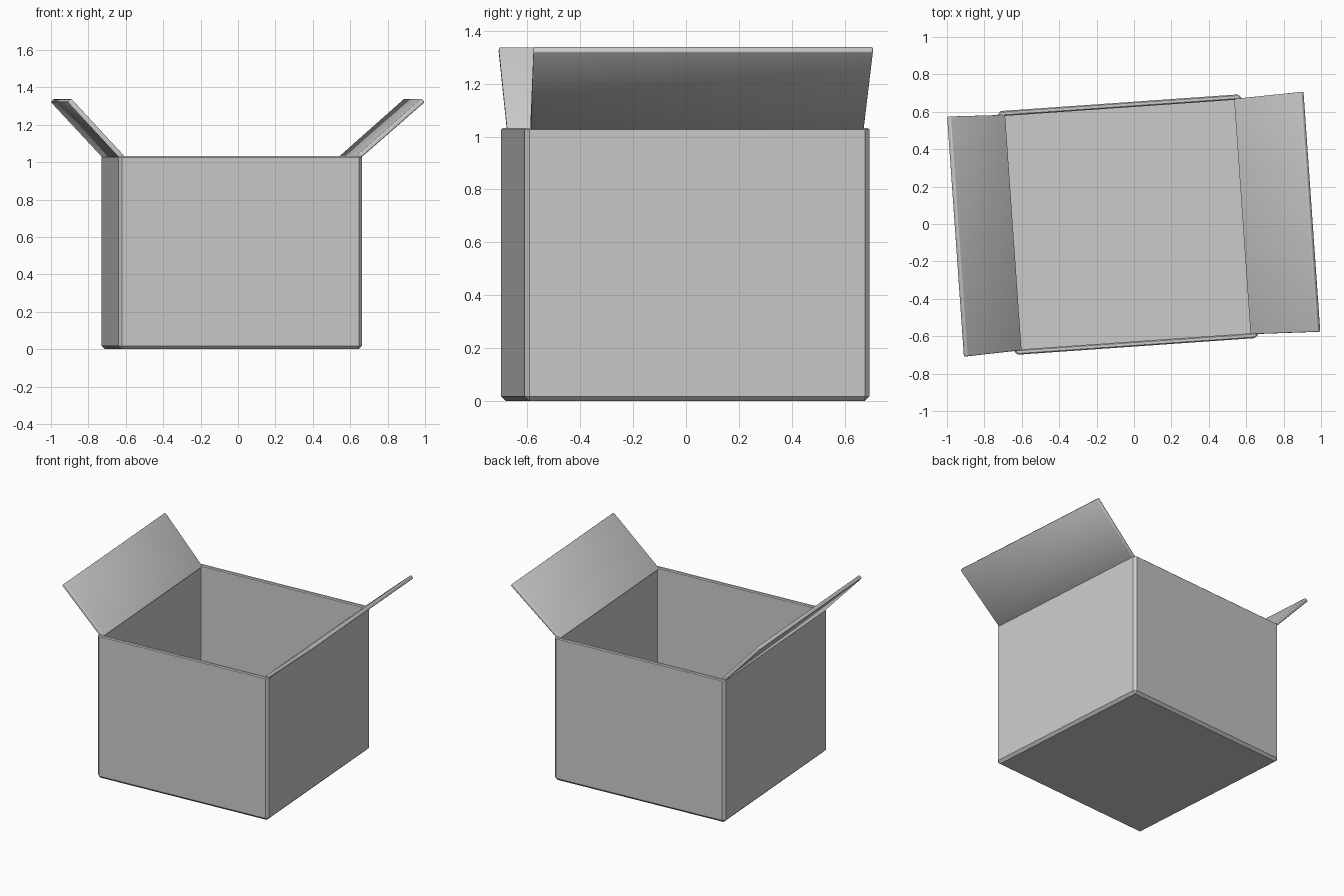
import bpy, bmesh
from math import radians

if "Cube" in bpy.data.objects:
    bpy.data.objects.remove(bpy.data.objects["Cube"])

CENTRE = (-0.033, -0.003, 0)
TURN = radians(4)
HALF, INNER, HEIGHT, WALL = 0.653, 0.614, 1.032, 0.038


def add_object(name, bm):
    bmesh.ops.recalc_face_normals(bm, faces=bm.faces)
    mesh = bpy.data.meshes.new(name)
    bm.to_mesh(mesh)
    bm.free()
    obj = bpy.data.objects.new(name, mesh)
    bpy.context.collection.objects.link(obj)
    obj.location = CENTRE
    obj.rotation_euler.z = TURN
    return obj


# Box body: chamfered cube, hollowed from the top
bm = bmesh.new()
bmesh.ops.create_cube(bm, size=1)
for v in bm.verts:
    v.co = (v.co.x * 2 * HALF, v.co.y * 2 * HALF, (v.co.z + 0.5) * HEIGHT)
top = max(bm.faces, key=lambda f: f.calc_center_median().z)
bmesh.ops.inset_region(bm, faces=[top], thickness=HALF - INNER)
hole = bmesh.ops.extrude_discrete_faces(bm, faces=[top])["faces"][0]
for v in hole.verts:
    v.co.z = WALL


def outer(v):
    return abs(v.co.x) > INNER + 0.01


body_edges = [e for e in bm.edges if all(outer(v) for v in e.verts)
              and min(v.co.z for v in e.verts) < 0.01]
bmesh.ops.bevel(bm, geom=body_edges, offset=0.018, segments=1, affect='EDGES')
rim = [e for e in bm.edges if all(v.co.z > HEIGHT - 0.001 for v in e.verts)
       and all(outer(v) or abs(v.co.y) > INNER + 0.01 for v in e.verts)
       and len({f for f in e.link_faces if abs(f.normal.z) < 0.5}) == 1]
bmesh.ops.bevel(bm, geom=rim, offset=0.006, segments=1, affect='EDGES')
add_object("box_body", bm)


# Open flaps: slanted panels rising from the side walls, a little wider at the tip
def flap(name, side, tip_x, tip_z, shift_x, shift_z):
    profile = [(INNER, 1.026, 0.631), (HALF - 0.002, 1.026, 0.631),
               (tip_x, tip_z, 0.643), (tip_x - shift_x, tip_z + shift_z, 0.643)]
    bm = bmesh.new()
    front, back = [[bm.verts.new((side * x, end * y, z)) for x, z, y in profile]
                   for end in (-1, 1)]
    bm.faces.new(front)
    bm.faces.new(back[::-1])
    for i in range(4):
        j = (i + 1) % 4
        bm.faces.new((front[i], back[i], back[j], front[j]))
    edges = [e for e in bm.edges if max(v.co.z for v in e.verts) > 1.1]
    bmesh.ops.bevel(bm, geom=edges, offset=0.006, segments=2, profile=0.5,
                    affect='EDGES')
    obj = add_object(name, bm)
    bpy.ops.object.select_all(action='DESELECT')
    obj.select_set(True)
    bpy.context.view_layer.objects.active = obj
    bpy.ops.object.shade_smooth_by_angle(angle=radians(50))


flap("left_flap", -1, 0.926, 1.322, 0.020, 0.018)
flap("right_flap", 1, 0.989, 1.321, 0.018, 0.020)
